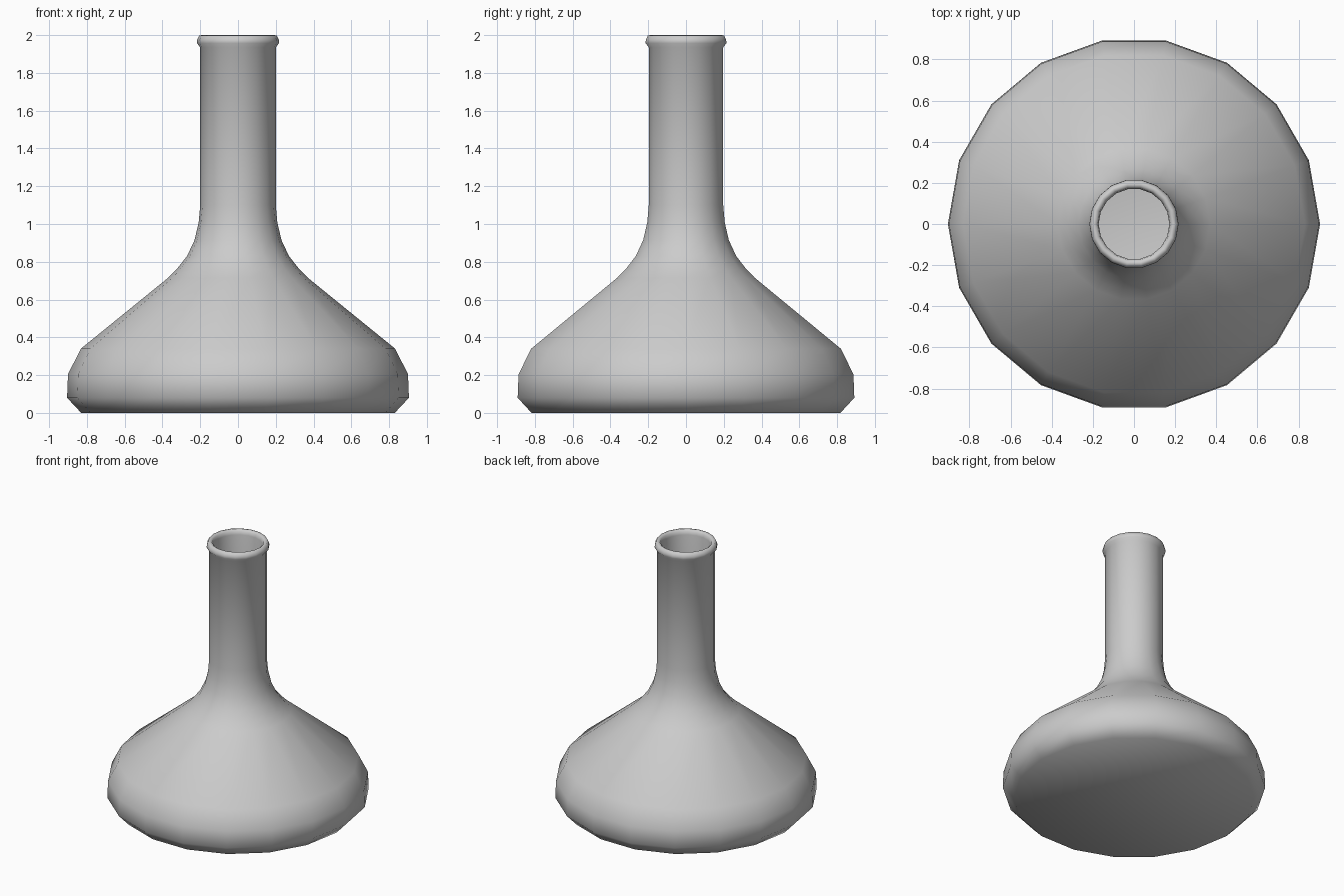
import bpy, bmesh
from math import cos, sin, tau

if "Cube" in bpy.data.objects:
    bpy.data.objects.remove(bpy.data.objects["Cube"])

SIDES = 18

# Outer profile from base centre to lip, as (radius, height)
outer = [(0.83, 0), (0.905, 0.08), (0.9, 0.205), (0.832, 0.34),
         (0.37, 0.715), (0.325, 0.76), (0.27, 0.83), (0.23, 0.915),
         (0.208, 1.01), (0.2, 1.1), (0.2, 1.935)]
lip = [(0.217, 1.957), (0.216, 1.975), (0.205, 1.998), (0.19, 2.0), (0.177, 1.99)]
# Inner wall back down to the floor
inner = [(0.172, 1.965), (0.172, 1.1), (0.181, 1.005), (0.204, 0.9),
         (0.248, 0.81), (0.303, 0.74), (0.35, 0.69), (0.812, 0.32),
         (0.873, 0.2), (0.875, 0.09), (0.815, 0.03)]


def lathe(name, profile):
    bm = bmesh.new()
    rings = [[bm.verts.new((r * cos(tau * i / SIDES), r * sin(tau * i / SIDES), z))
              for i in range(SIDES)] for r, z in profile]
    for a, b in zip(rings, rings[1:]):
        for i in range(SIDES):
            j = (i + 1) % SIDES
            bm.faces.new((a[i], a[j], b[j], b[i]))
    # Base underside and inner floor
    bm.faces.new(rings[0][::-1])
    bm.faces.new(rings[-1])
    for f in bm.faces:
        f.smooth = True
    mesh = bpy.data.meshes.new(name)
    bm.to_mesh(mesh)
    bm.free()
    obj = bpy.data.objects.new(name, mesh)
    bpy.context.collection.objects.link(obj)
    return obj


# Flask body, neck and rolled lip as one turned shell
lathe("flask", outer + lip + inner)
